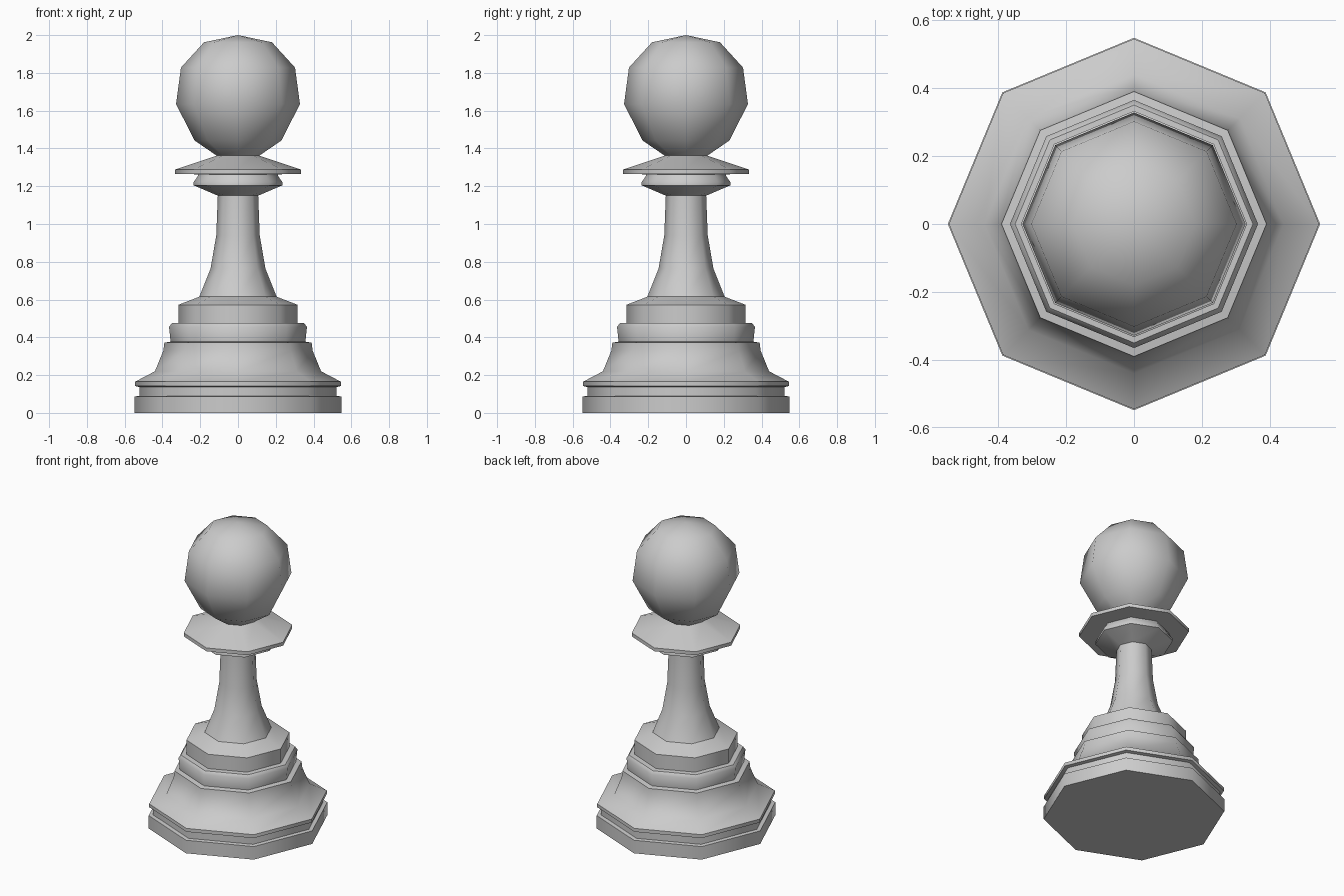
import bpy, bmesh, math

if "Cube" in bpy.data.objects:
    bpy.data.objects.remove(bpy.data.objects["Cube"])

SIDES = 8

def lathe(name, profile):
    """Turn a bottom-to-top (radius, z) profile into an eight-sided part."""
    bm = bmesh.new()
    rings = []
    for r, z in profile:
        if r == 0:
            rings.append([bm.verts.new((0, 0, z))])
        else:
            rings.append([bm.verts.new((r * math.cos(math.tau * i / SIDES),
                                        r * math.sin(math.tau * i / SIDES), z))
                          for i in range(SIDES)])
    for a, b in zip(rings, rings[1:]):
        for i in range(SIDES):
            j = (i + 1) % SIDES
            if len(a) == 1:
                bm.faces.new((a[0], b[j], b[i]))
            elif len(b) == 1:
                bm.faces.new((a[i], a[j], b[0]))
            else:
                bm.faces.new((a[i], a[j], b[j], b[i]))
    mesh = bpy.data.meshes.new(name)
    bm.to_mesh(mesh)
    bm.free()
    mesh.shade_smooth()
    mesh.set_sharp_from_angle(angle=math.radians(50))
    obj = bpy.data.objects.new(name, mesh)
    bpy.context.collection.objects.link(obj)
    return obj

# Stepped foot
lathe("base", [(0, 0), (0.548, 0), (0.548, 0.087), (0.522, 0.09), (0.522, 0.137),
               (0.545, 0.142), (0.545, 0.165), (0.44, 0.22), (0.395, 0.33),
               (0.39, 0.372), (0.357, 0.377), (0.365, 0.455), (0.35, 0.475),
               (0.316, 0.477), (0.316, 0.572), (0.205, 0.615)])

# Tapering neck
lathe("stem", [(0.205, 0.615), (0.145, 0.765), (0.115, 0.94), (0.107, 1.15)])

# Small ring under a wide flared disc
lathe("collar", [(0.107, 1.15), (0.235, 1.205), (0.235, 1.222), (0.215, 1.25),
                 (0.21, 1.263), (0.333, 1.265), (0.333, 1.288), (0.113, 1.362)])

# Ball on top
lathe("head", [(0.113, 1.362), (0.23, 1.442), (0.328, 1.635), (0.302, 1.828),
               (0.18, 1.962), (0, 2.0)])
